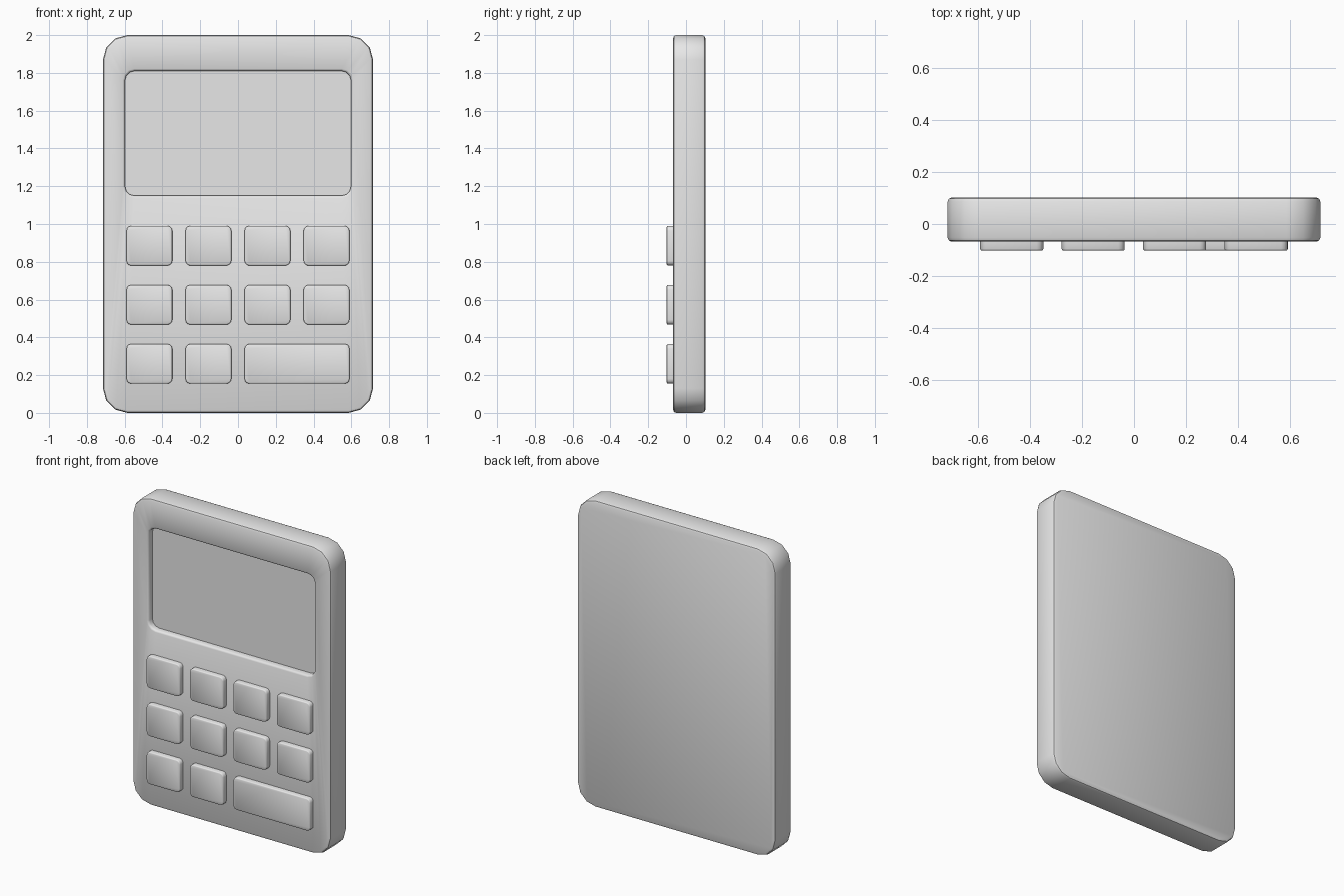
import bpy, bmesh, math

cube = bpy.data.objects.get("Cube")
if cube:
    bpy.data.objects.remove(cube, do_unlink=True)

grey = bpy.data.materials.new("light_grey")
grey.use_nodes = True
grey.diffuse_color = (0.8, 0.8, 0.8, 1)
grey.node_tree.nodes["Principled BSDF"].inputs["Base Color"].default_value = (0.8, 0.8, 0.8, 1)

STEPS = 3  # segments per rounded corner


def rounded_ring(bm, x0, x1, z0, z1, radius, y):
    """Rounded rectangle in the xz plane at depth y."""
    ring = []
    corners = [(x1, z1, -1, -1), (x0, z1, 1, -1), (x0, z0, 1, 1), (x1, z0, -1, 1)]
    for quarter, (x, z, sx, sz) in enumerate(corners):
        for i in range(STEPS + 1):
            a = math.pi / 2 * (quarter + i / STEPS)
            ring.append(bm.verts.new((x + sx * radius + radius * math.cos(a), y,
                                      z + sz * radius + radius * math.sin(a))))
    return ring


def inset_ring(bm, box, radius, inset, y):
    x0, x1, z0, z1 = box
    return rounded_ring(bm, x0 + inset, x1 - inset, z0 + inset, z1 - inset,
                        max(radius - inset, 0.004), y)


def loft(name, box_rings):
    """Skin a series of (box, radius, inset, y) rings and cap both ends."""
    bm = bmesh.new()
    rings = [inset_ring(bm, *r) for r in box_rings]
    bm.faces.new(rings[0])
    bm.faces.new(rings[-1])
    for a, b in zip(rings, rings[1:]):
        for i in range(len(a)):
            j = (i + 1) % len(a)
            bm.faces.new((a[i], a[j], b[j], b[i]))
    bmesh.ops.recalc_face_normals(bm, faces=bm.faces)
    mesh = bpy.data.meshes.new(name)
    bm.to_mesh(mesh)
    bm.free()
    mesh.materials.append(grey)
    obj = bpy.data.objects.new(name, mesh)
    bpy.context.collection.objects.link(obj)
    bpy.ops.object.select_all(action='DESELECT')
    obj.select_set(True)
    bpy.context.view_layer.objects.active = obj
    bpy.ops.object.shade_smooth_by_angle(angle=math.radians(40))
    return obj


# Case with softened rims and a sunken screen
FRONT, BACK, RIM = -0.068, 0.102, 0.016
case = (-0.715, 0.715, 0, 2)
screen = (-0.598, 0.598, 1.15, 1.81)
loft("case", [
    (case, 0.13, RIM, BACK),
    (case, 0.13, RIM * 0.3, BACK - RIM * 0.3),
    (case, 0.13, 0, BACK - RIM),
    (case, 0.13, 0, FRONT + RIM),
    (case, 0.13, RIM * 0.3, FRONT + RIM * 0.3),
    (case, 0.13, RIM, FRONT),
    (screen, 0.05, -0.012, FRONT),
    (screen, 0.05, -0.004, FRONT + 0.004),
    (screen, 0.05, 0, FRONT + 0.012),
    (screen, 0.05, 0, FRONT + 0.04),
])


# Keys: a grid of small ones, with a wide key at the bottom right
def key(name, x0, x1, z0):
    box = (x0, x1, z0, z0 + 0.21)
    loft(name, [(box, 0.025, 0, FRONT + 0.01), (box, 0.025, 0, -0.096),
                (box, 0.025, 0.002, -0.1), (box, 0.025, 0.006, -0.102)])


PITCH, WIDTH = 0.3125, 0.242
for row in range(3):
    z = 0.155 + PITCH * row
    for col in range(4 if row else 2):
        x = -0.59 + PITCH * col
        key(f"key_{row}_{col}", x, x + WIDTH, z)
key("wide_key", 0.035, 0.59, 0.155)
